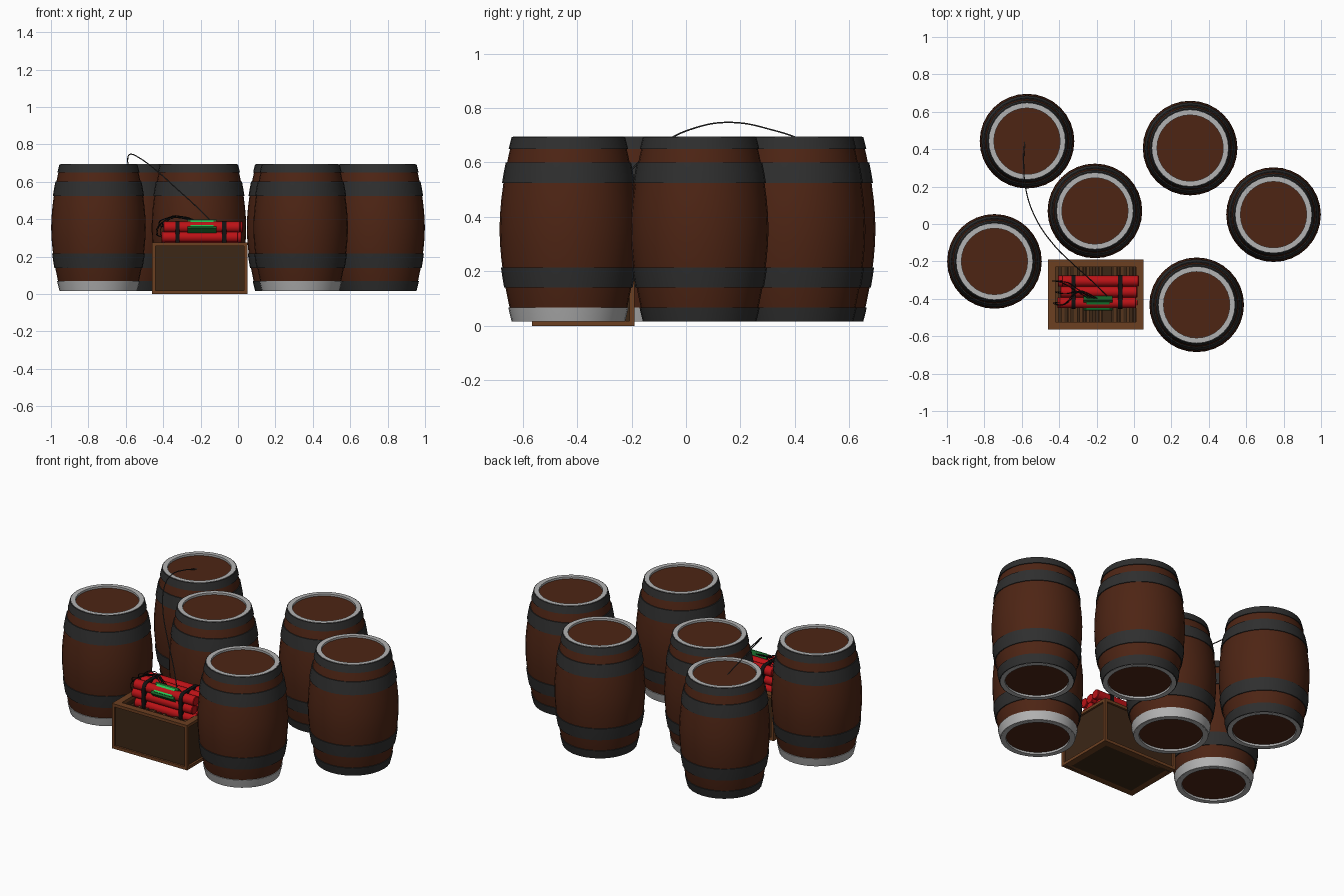
import bpy, math, random
from mathutils import Vector, Matrix

if "Cube" in bpy.data.objects:
    bpy.data.objects.remove(bpy.data.objects["Cube"])

random.seed(4)

def mat(name, rgb):
    m = bpy.data.materials.new(name)
    m.diffuse_color = (*rgb, 1)
    m.use_nodes = True
    m.node_tree.nodes["Principled BSDF"].inputs["Base Color"].default_value = m.diffuse_color
    return m

WOOD = mat("barrel_wood", (0.075, 0.018, 0.007))
IRON = mat("dark_iron", (0.028, 0.028, 0.028))
STEEL = mat("light_steel", (0.45, 0.45, 0.45))
FRAME = mat("crate_frame", (0.15, 0.05, 0.015))
PANEL = mat("crate_panel", (0.045, 0.02, 0.008))
STRAW = mat("packing_wood", (0.09, 0.035, 0.012))
RED = mat("red_paper", (0.5, 0.006, 0.008))
BLACK = mat("black_tape", (0.006, 0.006, 0.006))
GREEN = mat("dark_green", (0.008, 0.12, 0.02))
LIME = mat("bright_green", (0.02, 0.55, 0.09))
CORD = mat("fuse_cord", (0.04, 0.04, 0.04))

def mesh_obj(name, verts, faces, material, smooth=None):
    me = bpy.data.meshes.new(name)
    me.from_pydata(verts, [], faces)
    ob = bpy.data.objects.new(name, me)
    bpy.context.collection.objects.link(ob)
    if material:
        me.materials.append(material)
    if smooth:
        bpy.ops.object.select_all(action='DESELECT')
        ob.select_set(True)
        bpy.context.view_layer.objects.active = ob
        bpy.ops.object.shade_smooth_by_angle(angle=math.radians(smooth))
    return ob

def lathe(name, profile, material, loc, n=32, closed=False):
    """Spin (radius, z) points about z; open ends are capped."""
    verts = [(r * math.cos(2 * math.pi * i / n), r * math.sin(2 * math.pi * i / n), z)
             for r, z in profile for i in range(n)]
    k = len(profile)
    faces = []
    for j in range(k if closed else k - 1):
        a, b = j * n, ((j + 1) % k) * n
        faces += [(a + i, a + (i + 1) % n, b + (i + 1) % n, b + i) for i in range(n)]
    if not closed:
        faces += [tuple(range(n))[::-1], tuple((k - 1) * n + i for i in range(n))]
    ob = mesh_obj(name, verts, faces, material, 30)
    ob.location = loc
    return ob

def box(name, lo, hi, material):
    v = [(x, y, z) for x in (lo[0], hi[0]) for y in (lo[1], hi[1]) for z in (lo[2], hi[2])]
    f = [(0, 1, 3, 2), (4, 6, 7, 5), (0, 4, 5, 1), (2, 3, 7, 6), (0, 2, 6, 4), (1, 5, 7, 3)]
    return mesh_obj(name, v, f, material)

def tube(name, pts, radius, material):
    """Smooth round cord through the points."""
    cu = bpy.data.curves.new(name, 'CURVE')
    cu.dimensions = '3D'
    cu.bevel_depth = radius
    cu.bevel_resolution = 1
    cu.use_fill_caps = True
    sp = cu.splines.new('BEZIER')
    sp.bezier_points.add(len(pts) - 1)
    for p, co in zip(sp.bezier_points, pts):
        p.co = co
        p.handle_left_type = p.handle_right_type = 'AUTO'
    cu.materials.append(material)
    ob = bpy.data.objects.new(name, cu)
    bpy.context.collection.objects.link(ob)
    return ob

# Barrels: bulged body, two belly hoops, end hoops and rim rings
MID = 0.355

def belly(z):
    return 0.253 - 0.05 * (abs(z - MID) / 0.34) ** 1.8

def hoop(name, z0, z1, material, loc):
    out = [(belly(z) + 0.005, z) for z in (z0, (z0 + z1) / 2, z1)]
    inn = [(belly(z) - 0.008, z) for z in (z1, z0)]
    lathe(name, out + inn, material, loc, closed=True)

def barrel(x, y, light_base):
    loc = (x, y, 0)
    zs = [0.027 + i * (0.683 - 0.027) / 12 for i in range(13)]
    lathe("barrel_body", [(belly(z), z) for z in zs], WOOD, loc)
    hoop("lower_hoop", 0.140, 0.215, IRON, loc)
    hoop("upper_hoop", 0.525, 0.600, IRON, loc)
    hoop("base_hoop", 0.016, 0.068, STEEL if light_base else IRON, loc)
    hoop("top_hoop", 0.650, 0.693, IRON, loc)
    for name, z0, z1 in (("base_ring", 0.015, 0.03), ("top_ring", 0.68, 0.695)):
        lathe(name, [(0.203, z0), (0.203, z1), (0.177, z1), (0.177, z0)],
              STEEL, loc, closed=True)

for x, y, light in ((-0.572, 0.443, False), (-0.209, 0.07, True), (-0.746, -0.2, True),
                    (0.30, 0.406, False), (0.746, 0.05, False), (0.335, -0.432, True)):
    barrel(x, y, light)

# Crate: inset panels with a frame of posts and rails
X0, X1, Y0, Y1, Z0, Z1 = -0.46, 0.05, -0.565, -0.19, 0.0, 0.275
W, T, I = 0.018, 0.04, 0.012
box("crate_floor", (X0 + I, Y0 + I, Z0), (X1 - I, Y1 - I, Z0 + W), PANEL)
for y0, y1 in ((Y0 + I, Y0 + T), (Y1 - T, Y1 - I)):
    box("crate_long_panel", (X0 + I, y0, Z0 + W), (X1 - I, y1, Z1 - W), PANEL)
for x0, x1 in ((X0 + I, X0 + T), (X1 - T, X1 - I)):
    box("crate_end_panel", (x0, Y0 + T, Z0 + W), (x1, Y1 - T, Z1 - W), PANEL)
for z in (Z0, Z1 - W):
    for y in (Y0, Y1 - T):
        box("crate_long_rail", (X0, y, z), (X1, y + T, z + W), FRAME)
    for x in (X0, X1 - T):
        box("crate_end_rail", (x, Y0 + T, z), (x + T, Y1 - T, z + W), FRAME)
for x in (X0, X1 - W):
    for y in (Y0, Y1 - W):
        box("crate_post", (x, y, Z0 + W), (x + W, y + W, Z1 - W), FRAME)

# Packing strips inside the crate
n = 26
step = (X1 - X0 - 2 * T) / n
for i in range(n):
    x = X0 + T + i * step
    box("packing_strip", (x, Y0 + T, 0.2), (x + step * 0.95, Y1 - T, random.uniform(0.225, 0.25)),
        random.choice((STRAW, PANEL)))

# Bundle of sticks lying along x
R = 0.029
rows_y = (-0.305, -0.363, -0.421)
rows_z = (0.25, 0.304, 0.358)
top_left = []
for z in rows_z:
    for y in rows_y:
        a = -0.40 + random.uniform(-0.012, 0.018)
        s = lathe("explosive_stick", [(R - 0.003, 0), (R, 0.003), (R, 0.407), (R - 0.003, 0.41)],
                  RED, (a, y, z), n=16)
        s.rotation_euler = (0, math.pi / 2, 0)
        if z > 0.3:
            top_left.append((a, y, z))

# Tape bands around the bundle
def band(x0, x1):
    prof, r = [], R + 0.004
    for cy, cz, a0 in ((-0.305, 0.358, 0), (-0.421, 0.358, 90), (-0.421, 0.25, 180), (-0.305, 0.25, 270)):
        for k in range(5):
            a = math.radians(a0 + k * 22.5)
            prof.append((cy + r * math.cos(a), cz + r * math.sin(a)))
    m = len(prof)
    v = [(x, y, z) for x in (x0, x1) for y, z in prof]
    f = [(i, (i + 1) % m, m + (i + 1) % m, m + i) for i in range(m)]
    f += [tuple(range(m))[::-1], tuple(range(m, 2 * m))]
    mesh_obj("tape_band", v, f, BLACK, 40)

band(-0.335, -0.312)
band(-0.085, -0.062)

# Tilted detonator box with a bright face
tilt = Matrix.Translation((-0.193, -0.424, 0.362)) @ Matrix.Rotation(math.radians(42), 4, 'X')
for name, hx, hy, z0, z1, m in (("detonator_case", 0.077, 0.037, -0.016, 0.016, GREEN),
                                ("detonator_face", 0.062, 0.024, 0.010, 0.021, LIME)):
    box(name, (-hx, -hy, z0), (hx, hy, z1), m).matrix_world = tilt

# Short wires from the stick ends to the detonator
for i, (x, y, z) in enumerate(top_left):
    e = random.uniform(-0.01, 0.01)
    tube("detonator_wire", [(x, y, z), (x - 0.022 + e, y, z + 0.015),
                            (x + 0.03 + e, y - 0.01, 0.398 + 0.004 * i / 2),
                            (-0.29 + e, -0.36 + e, 0.41 + e), (-0.24 + 0.01 * i, -0.40, 0.385)],
         0.0022, BLACK)

# Long fuse running to the back barrel
tube("long_fuse", [(-0.585, 0.44, 0.68), (-0.59, 0.33, 0.716), (-0.575, 0.17, 0.747), (-0.525, 0.03, 0.726),
                   (-0.43, -0.11, 0.655), (-0.33, -0.21, 0.565), (-0.22, -0.31, 0.465),
                   (-0.145, -0.385, 0.39)], 0.003, CORD)
